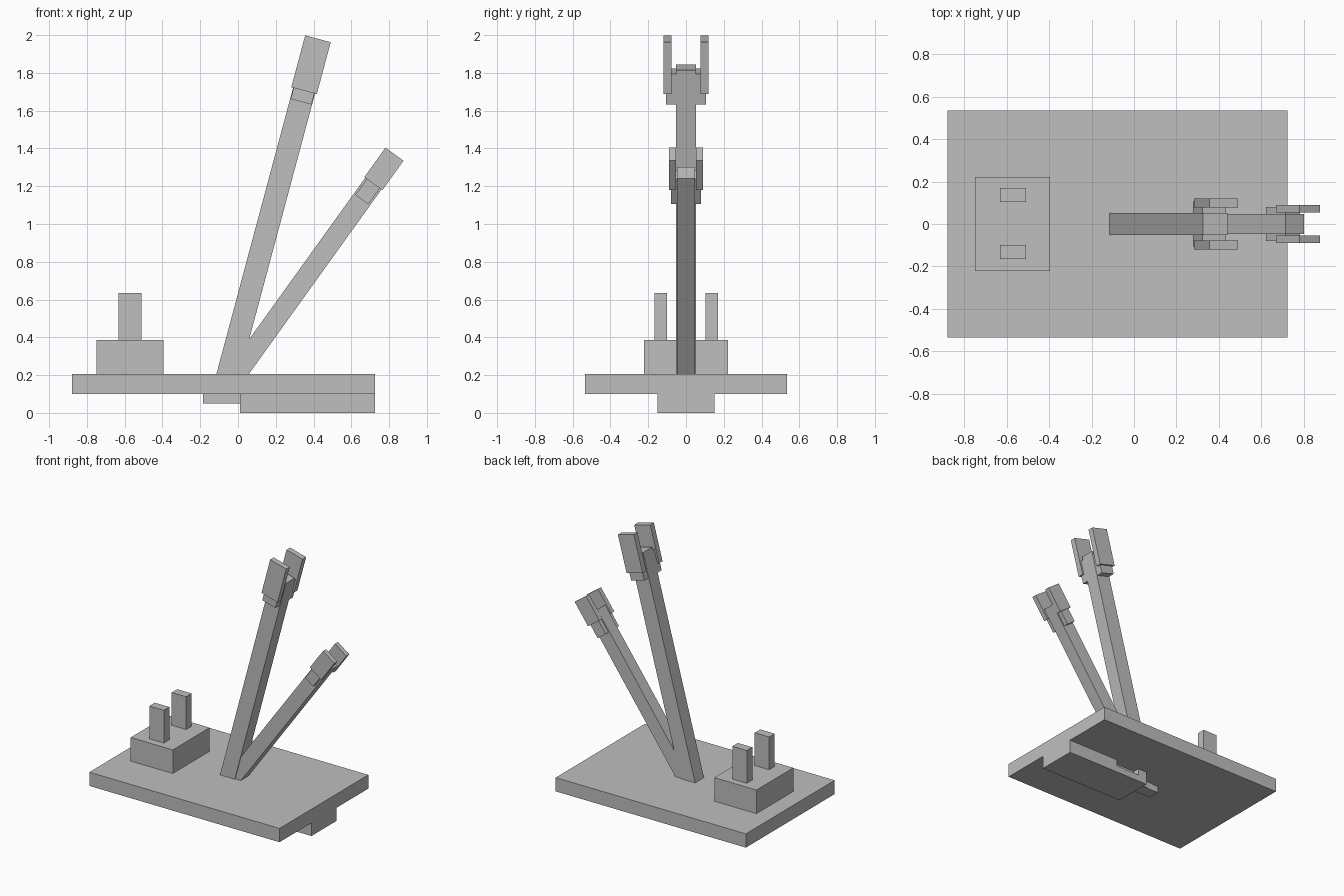
import bpy, bmesh, math
from mathutils import Matrix, Vector

if "Cube" in bpy.data.objects:
    bpy.data.objects.remove(bpy.data.objects["Cube"])

grey = bpy.data.materials.new("plain_grey")
grey.diffuse_color = (0.52, 0.52, 0.52, 1)
grey.use_nodes = True
grey.node_tree.nodes["Principled BSDF"].inputs["Base Color"].default_value = grey.diffuse_color


def finish(name, bm, matrix=None):
    mesh = bpy.data.meshes.new(name)
    bm.to_mesh(mesh)
    bm.free()
    mesh.materials.append(grey)
    ob = bpy.data.objects.new(name, mesh)
    if matrix:
        ob.matrix_world = matrix
    bpy.context.collection.objects.link(ob)
    return ob


def box(name, x, y, z, matrix=None):
    """Box from (min, max) ranges, optionally placed by a matrix."""
    bm = bmesh.new()
    bmesh.ops.create_cube(bm, size=1)
    for v in bm.verts:
        v.co = Vector([r[0] if c < 0 else r[1] for c, r in zip(v.co, (x, y, z))])
    return finish(name, bm, matrix)


# Base plate
box("base_plate", (-0.88, 0.725), (-0.535, 0.535), (0.1, 0.205))

# Block under the plate, with a shallow side notch
block = box("under_block", (0.01, 0.725), (-0.15, 0.15), (0, 0.1))
cutter = box("notch_cutter", (0.085, 0.285), (0.1, 0.2), (0.05, 0.15))
cutter.hide_render = True
cutter.hide_viewport = True
cut = block.modifiers.new("notch", 'BOOLEAN')
cut.operation = 'DIFFERENCE'
cut.solver = 'EXACT'
cut.object = cutter

# Pedestal with two posts
box("pedestal", (-0.75, -0.395), (-0.222, 0.222), (0.205, 0.385))
for side, y in (("front", -0.133), ("back", 0.137)):
    box("post_" + side, (-0.632, -0.51), (y - 0.033, y + 0.033), (0.385, 0.635))

# Hinge below the plate
box("hinge_bracket", (-0.185, 0.01), (-0.045, 0.045), (0.05, 0.1))
bm = bmesh.new()
bmesh.ops.create_cone(bm, cap_ends=True, segments=24, radius1=0.05, radius2=0.05, depth=0.1)
finish("hinge_pin", bm, Matrix.Translation((-0.08, 0, 0.1)) @ Matrix.Rotation(math.pi / 2, 4, 'X'))


def arm(name, foot, lean, start, tip, half_w, half_y, collar, plate):
    """Leaning bar with a collar and two side plates; lengths run along the bar."""
    m = Matrix.Translation(foot) @ Matrix.Rotation(math.radians(lean), 4, 'Y')
    box(name + "_bar", (-half_w, half_w), (-half_y, half_y), (start, tip), m)
    w, y, lo, hi = collar
    box(name + "_collar", (-w, w), (-y, y), (lo, hi), m)
    w, y0, y1, lo, hi = plate
    for side, ys in (("front", (-y1, -y0)), ("back", (y0, y1))):
        box(name + "_plate_" + side, (-w, w), ys, (lo, hi), m)


# Tall and short arms, both rising from the hinge
arm("tall_arm", (-0.0525, 0, 0.205), 15, -0.09, 1.682, 0.06, 0.053,
    (0.057, 0.105, 1.493, 1.66), (0.07, 0.077, 0.12, 1.554, 1.838))
arm("short_arm", (0.06, 0, 0.30), 35.7, -0.20, 1.197, 0.053, 0.047,
    (0.042, 0.08, 1.021, 1.18), (0.059, 0.054, 0.09, 1.125, 1.317))
